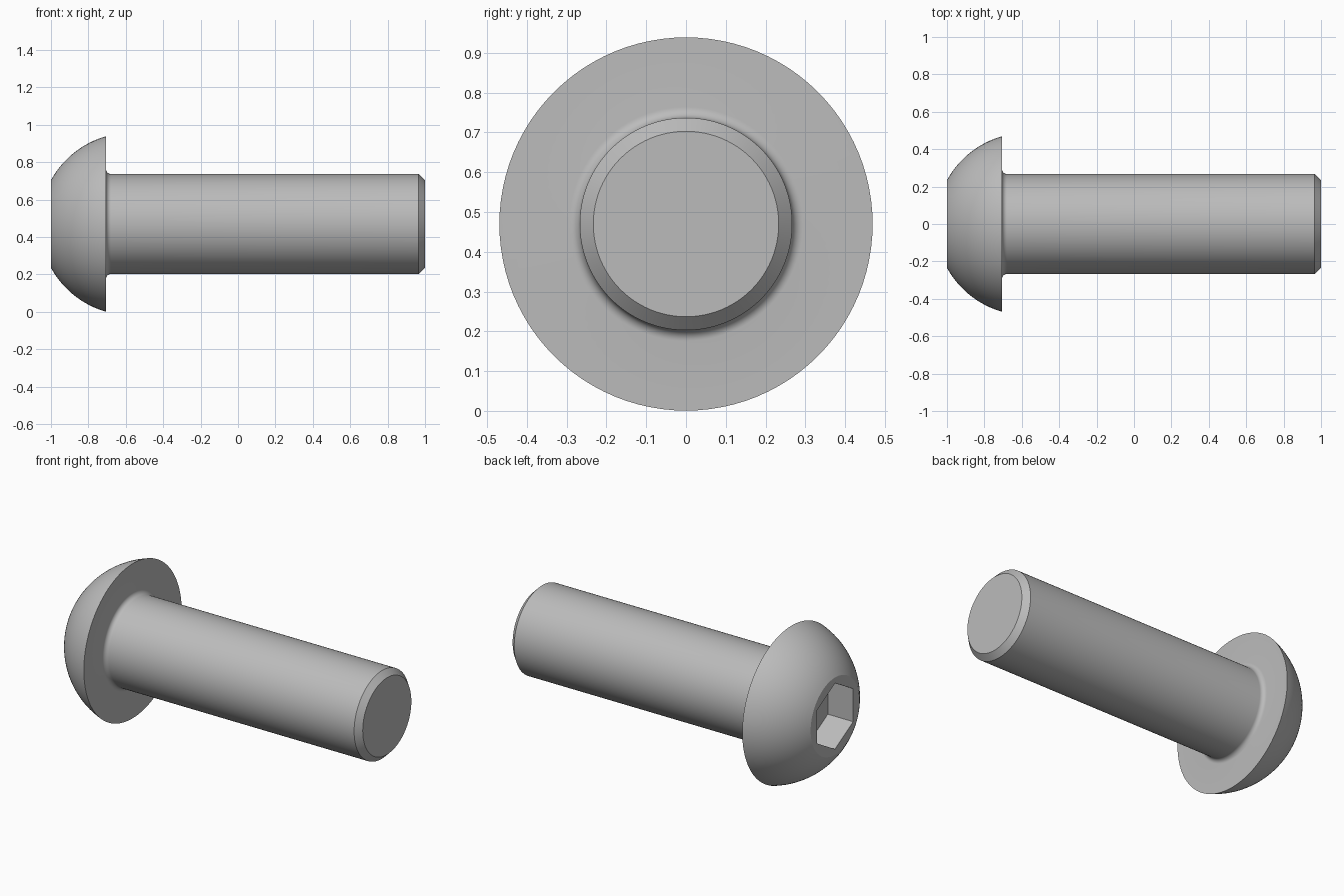
import bpy, bmesh
from math import cos, sin, pi, atan2, hypot, radians
from mathutils import Matrix

cube = bpy.data.objects.get("Cube")
if cube:
    bpy.data.objects.remove(cube, do_unlink=True)

AXIS_Z = 0.47       # height of the bolt axis
HEAD_R = 0.469
SHANK_R = 0.267
SEAT_X = -0.706     # underside of the head
FACE_R = 0.234      # flat on top of the dome
FILLET = 0.027
CHAMFER = 0.034
SOCKET_R = 0.2
SOCKET_DEPTH = 0.17

steel = bpy.data.materials.new("steel_grey")
steel.use_nodes = True
grey = (0.5, 0.5, 0.5, 1)
steel.diffuse_color = grey
steel.node_tree.nodes["Principled BSDF"].inputs["Base Color"].default_value = grey


def add_object(name, bm):
    bmesh.ops.recalc_face_normals(bm, faces=bm.faces)
    mesh = bpy.data.meshes.new(name)
    bm.to_mesh(mesh)
    bm.free()
    mesh.materials.append(steel)
    obj = bpy.data.objects.new(name, mesh)
    bpy.context.collection.objects.link(obj)
    obj.location.z = AXIS_Z
    return obj


def arc(cx, cr, radius, start, end, steps):
    """Profile points (x, r) along a circular arc."""
    angles = [start + (end - start) * i / steps for i in range(steps + 1)]
    return [(cx + radius * cos(a), cr + radius * sin(a)) for a in angles]


def lathe(name, profile, segments=96):
    """Revolve a profile about x and cap both ends."""
    bm = bmesh.new()
    rings = []
    for x, r in profile:
        turns = [2 * pi * i / segments for i in range(segments)]
        rings.append([bm.verts.new((x, r * cos(t), r * sin(t))) for t in turns])
    for a, b in zip(rings, rings[1:]):
        for i in range(segments):
            j = (i + 1) % segments
            bm.faces.new((a[i], a[j], b[j], b[i]))
    bm.faces.new(rings[0])
    bm.faces.new(rings[-1])
    return add_object(name, bm)


# Dome arc, centred on the axis, through the flat's edge and the head's rim
dome_x = (SEAT_X**2 + HEAD_R**2 - 1 - FACE_R**2) / (2 * (SEAT_X + 1))
dome_r = hypot(SEAT_X - dome_x, HEAD_R)
profile = arc(dome_x, 0, dome_r, atan2(FACE_R, -1 - dome_x),
              atan2(HEAD_R, SEAT_X - dome_x), 16)

# Neck fillet, shank and chamfered tip
profile += arc(SEAT_X + FILLET, SHANK_R + FILLET, FILLET, pi, 1.5 * pi, 8)
profile += [(1 - CHAMFER, SHANK_R), (1, SHANK_R - CHAMFER)]
bolt = lathe("button_head_bolt", profile)

# Hexagonal socket, points up and down
bm = bmesh.new()
bmesh.ops.create_cone(bm, cap_ends=True, segments=6, radius1=SOCKET_R,
                      radius2=SOCKET_R, depth=2 * SOCKET_DEPTH)
top = max(bm.verts, key=lambda v: v.co.y)
turn = pi / 2 - atan2(top.co.y, top.co.x)
to_x = Matrix(((0, 0, 1), (1, 0, 0), (0, 1, 0))).to_4x4()
bm.transform(Matrix.Translation((-1, 0, 0)) @ to_x @ Matrix.Rotation(turn, 4, "Z"))
cutter = add_object("socket_cutter", bm)
cutter.hide_render = True

cut = bolt.modifiers.new("hex_socket", "BOOLEAN")
cut.operation = "DIFFERENCE"
cut.solver = "EXACT"
cut.object = cutter
bpy.context.view_layer.objects.active = bolt
bolt.select_set(True)
bpy.ops.object.modifier_apply(modifier=cut.name)
bpy.data.objects.remove(cutter, do_unlink=True)

bpy.ops.object.shade_smooth_by_angle(angle=radians(25))
